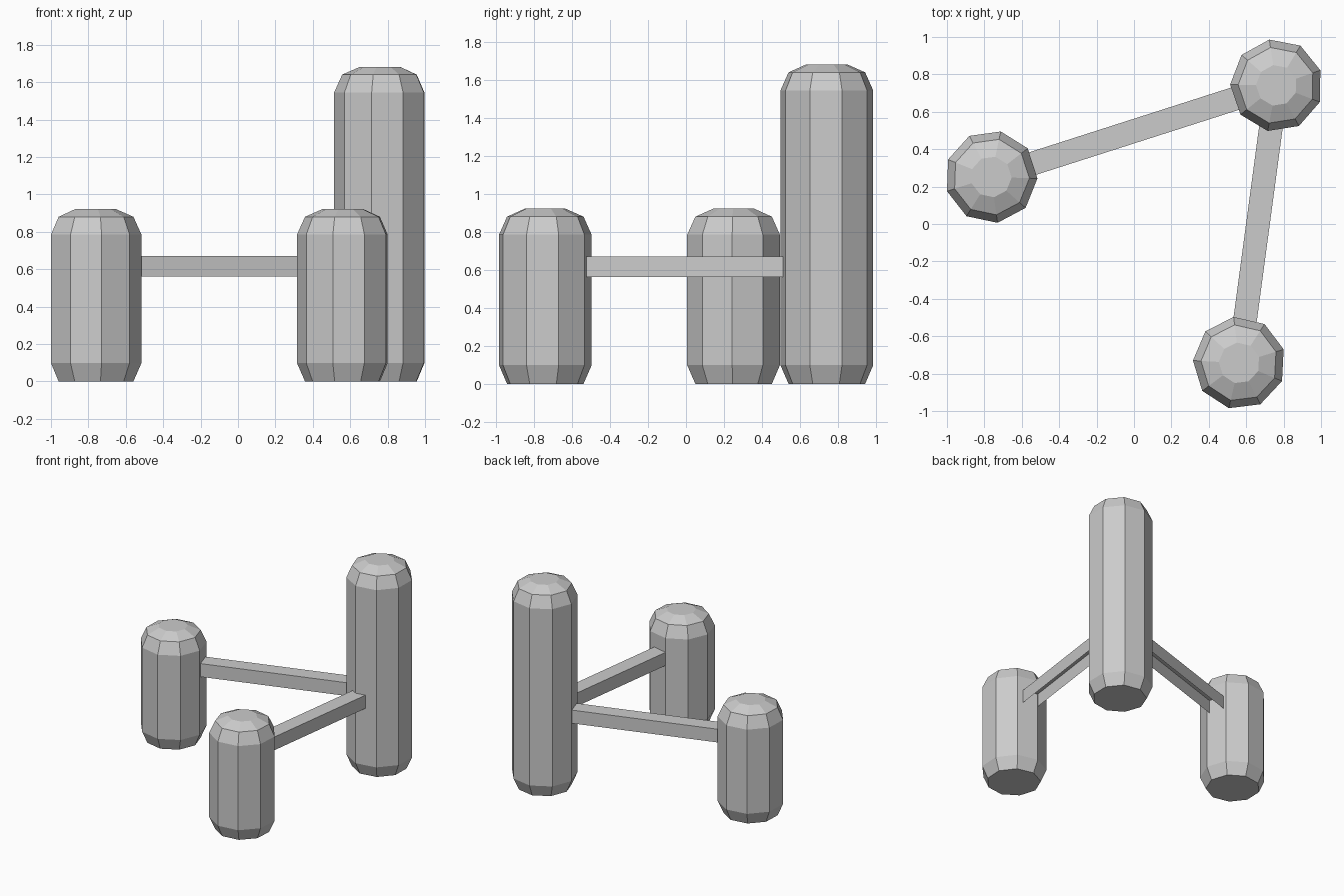
import bpy
import bmesh
from math import sin, cos, pi, radians
from mathutils import Vector

if "Cube" in bpy.data.objects:
    bpy.data.objects.remove(bpy.data.objects["Cube"])

SIDES = 9
R = 0.248


def make_object(name, bm):
    mesh = bpy.data.meshes.new(name)
    bm.to_mesh(mesh)
    bm.free()
    obj = bpy.data.objects.new(name, mesh)
    bpy.context.collection.objects.link(obj)
    return obj


def post(name, center, height, turn):
    """Nine-sided bollard with a tapered foot and a domed top."""
    profile = [(0.205, 0), (R, 0.098), (R, height - 0.137),
               (0.205, height - 0.042), (0.11, height)]
    bm = bmesh.new()
    rings = []
    for r, z in profile:
        ring = []
        for i in range(SIDES):
            a = radians(turn) + 2 * pi * i / SIDES
            ring.append(bm.verts.new((center[0] + r * cos(a),
                                      center[1] + r * sin(a), z)))
        rings.append(ring)
    for low, high in zip(rings, rings[1:]):
        for i in range(SIDES):
            j = (i + 1) % SIDES
            bm.faces.new((low[i], low[j], high[j], high[i]))
    bm.faces.new(rings[0][::-1])
    bm.faces.new(rings[-1])
    return make_object(name, bm)


def rail(name, start, end, width=0.126, z0=0.562, z1=0.67):
    """Rail between two posts: a top and two sides, open underneath."""
    a, b = Vector((*start, 0)), Vector((*end, 0))
    along = (b - a).normalized()
    side = Vector((-along.y, along.x, 0)) * width / 2
    a, b = a + along * 0.2, b - along * 0.2
    section = [(-1, z0), (-1, z1), (1, z1), (1, z0)]
    bm = bmesh.new()
    ends = [[bm.verts.new(p + side * s + Vector((0, 0, z))) for s, z in section]
            for p in (a, b)]
    for i in range(3):
        bm.faces.new((ends[0][i], ends[1][i], ends[1][i + 1], ends[0][i + 1]))
    return make_object(name, bm)


tall = (0.762, 0.741)
left = (-0.764, 0.252)
front = (0.563, -0.743)

# Posts
post("tall_post", tall, 1.682, 179)
post("left_post", left, 0.922, -2)
post("front_post", front, 0.922, 177)

# Connecting rails
rail("left_rail", left, tall)
rail("front_rail", front, tall)
